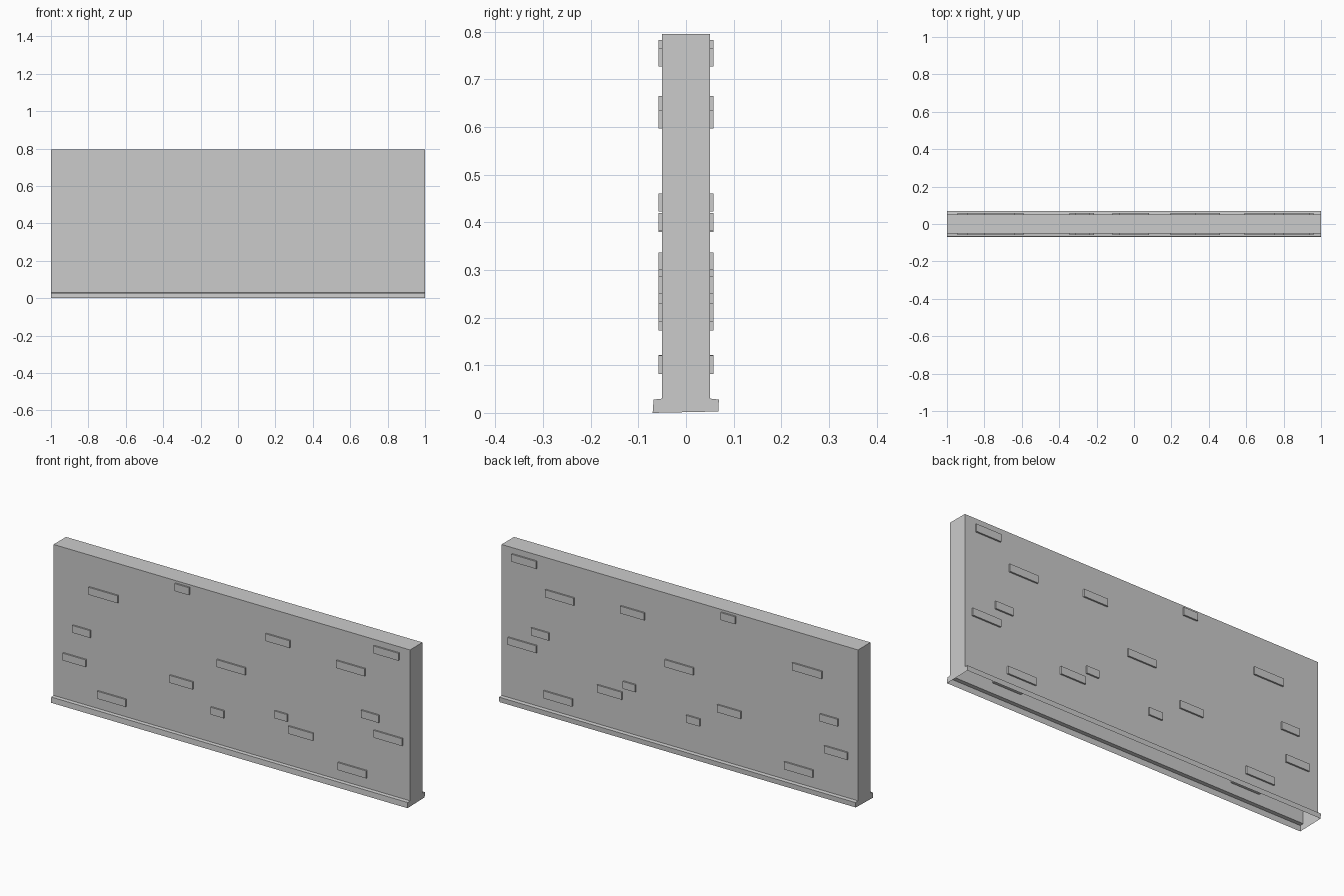
import bpy, bmesh

if "Cube" in bpy.data.objects:
    bpy.data.objects.remove(bpy.data.objects["Cube"])


def extrude_profile(name, sections):
    """Sweep open (y, z) runs along x from -1 to 1; the underside stays open."""
    bm = bmesh.new()
    ends = [[], []]
    for run in sections:
        left = [bm.verts.new((-1, y, z)) for y, z in run]
        right = [bm.verts.new((1, y, z)) for y, z in run]
        for i in range(len(run) - 1):
            bm.faces.new((left[i], right[i], right[i + 1], left[i + 1]))
        ends[0] += left
        ends[1] += right
    # end caps
    bm.faces.new(ends[0])
    bm.faces.new(ends[1][::-1])
    mesh = bpy.data.meshes.new(name)
    bm.to_mesh(mesh)
    bm.free()
    obj = bpy.data.objects.new(name, mesh)
    bpy.context.collection.objects.link(obj)
    return obj


def brick(index, x0, x1, z0, z1, depth=0.116):
    """A brick passing through the wall and showing on both faces."""
    bpy.ops.mesh.primitive_cube_add(size=1, location=((x0 + x1) / 2, 0, (z0 + z1) / 2))
    obj = bpy.context.object
    obj.name = f"brick_{index:02d}"
    obj.scale = (x1 - x0, depth, z1 - z0)


# Wall panel shell
extrude_profile("wall", [[(-0.05, 0.03), (-0.05, 0.795), (0.05, 0.795), (0.05, 0.03)]])

# Skirting strip with a ledge on both faces
extrude_profile("base_trim", [
    [(-0.07, 0.0), (-0.068, 0.028), (-0.05, 0.03)],
    [(0.05, 0.03), (0.069, 0.028), (0.068, 0.003)],
])

# Scattered bricks: x start, x end, z bottom, z top
bricks = [
    (-0.315, -0.235, 0.745, 0.783),
    (0.80, 0.94, 0.727, 0.765),
    (0.195, 0.33, 0.628, 0.665),
    (-0.80, -0.635, 0.597, 0.635),
    (0.59, 0.75, 0.597, 0.635),
    (-0.08, 0.08, 0.423, 0.46),
    (-0.89, -0.79, 0.38, 0.417),
    (0.73, 0.83, 0.382, 0.42),
    (0.80, 0.96, 0.30, 0.337),
    (-0.345, -0.215, 0.272, 0.31),
    (0.245, 0.315, 0.25, 0.287),
    (-0.945, -0.815, 0.225, 0.262),
    (0.32, 0.46, 0.192, 0.23),
    (-0.115, -0.04, 0.173, 0.21),
    (-0.75, -0.59, 0.083, 0.121),
    (0.60, 0.76, 0.082, 0.12),
]
for i, b in enumerate(bricks, 1):
    brick(i, *b)
